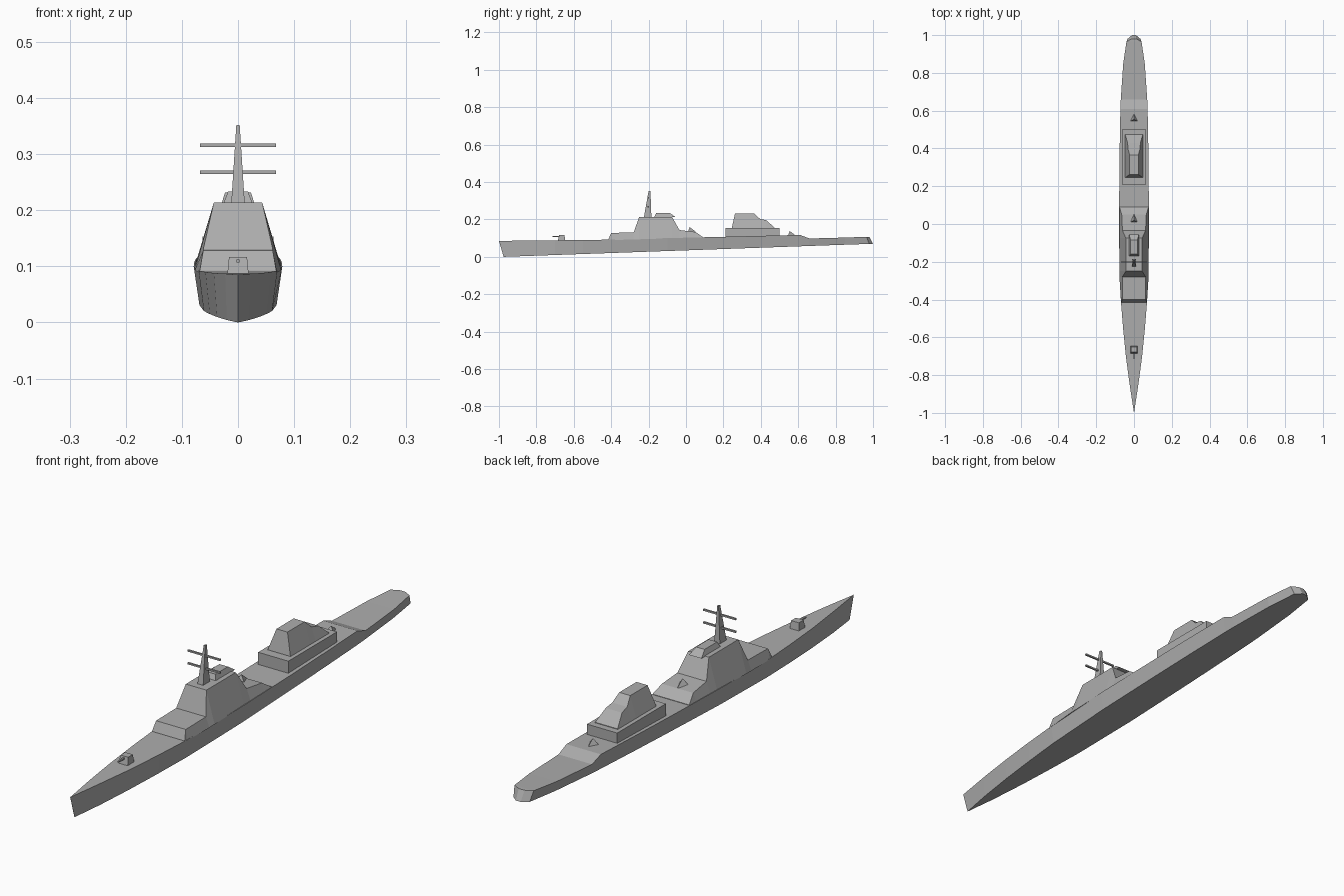
import bpy
import bmesh

cube = bpy.data.objects.get("Cube")
if cube:
    bpy.data.objects.remove(cube, do_unlink=True)

grey = bpy.data.materials.new("warship_grey")
grey.use_nodes = True
colour = (0.42, 0.42, 0.42, 1)
grey.diffuse_color = colour
grey.node_tree.nodes["Principled BSDF"].inputs["Base Color"].default_value = colour
grey.node_tree.nodes["Principled BSDF"].inputs["Roughness"].default_value = 0.8


def finish(name, bm):
    bmesh.ops.remove_doubles(bm, verts=bm.verts, dist=0.0001)
    bmesh.ops.recalc_face_normals(bm, faces=bm.faces)
    mesh = bpy.data.meshes.new(name)
    bm.to_mesh(mesh)
    bm.free()
    mesh.materials.append(grey)
    obj = bpy.data.objects.new(name, mesh)
    bpy.context.collection.objects.link(obj)
    return obj


def loft(name, stations):
    """Skin symmetric sections: (top y, top z, top half width, low y, low z, low half width)."""
    bm = bmesh.new()
    rings = []
    for ty, tz, tw, ly, lz, lw in stations:
        corners = ((-lw, ly, lz), (lw, ly, lz), (tw, ty, tz), (-tw, ty, tz))
        rings.append([bm.verts.new(c) for c in corners])
    for a, b in zip(rings, rings[1:]):
        for i in range(4):
            j = (i + 1) % 4
            bm.faces.new((a[i], a[j], b[j], b[i]))
    bm.faces.new(rings[0])
    bm.faces.new(rings[-1])
    return finish(name, bm)


def block(name, low, top):
    """Tapered box, each end given as (z, front y, back y, half width)."""
    return loft(name, [(top[i], top[0], top[3], low[i], low[0], low[3]) for i in (1, 2)])


def house(name, profile, base):
    """Sloped-side house: profile of (y, z, half width) over a base function."""
    return loft(name, [(y, z, w, y) + base(y) for y, z, w in profile])


def keel(y):
    return 0.0355 * (y + 0.975)


# Hull: deck edge (y, z, half width); the bottom follows the keel line
deck = [(-0.85, 0.087, 0.023), (-0.7, 0.088, 0.043), (-0.55, 0.09, 0.058),
        (-0.4, 0.092, 0.070), (-0.1, 0.100, 0.079), (0.2, 0.107, 0.078),
        (0.4, 0.112, 0.076), (0.61, 0.117, 0.072), (0.66, 0.098, 0.070),
        (0.85, 0.103, 0.057)]
hull = [(-1, 0.085, 0.0002, -0.975, 0, 0.0002)]
hull += [(y, z, w, y, keel(y), w * 0.87) for y, z, w in deck]
hull += [(0.965, 0.107, 0.040, 0.98, 0.069, 0.034),
         (0.98, 0.107, 0.012, 1.0, 0.070, 0.010)]
loft("hull", hull)

# Forward superstructure, flush with the hull sides
house("bridge_superstructure",
      [(-0.415, 0.093, 0.068), (-0.40, 0.128, 0.062), (-0.28, 0.130, 0.062),
       (-0.25, 0.214, 0.043), (-0.075, 0.214, 0.043), (-0.035, 0.143, 0.061),
       (0.05, 0.133, 0.065), (0.09, 0.106, 0.077)],
      lambda y: (0.089 + 0.03 * (y + 0.41), 0.077 - 0.06 * max(0, -y - 0.28)))
block("bridge_roof_house", (0.212, -0.17, -0.055, 0.026), (0.233, -0.16, -0.085, 0.018))

# Mast with its two yards
block("mast", (0.212, -0.225, -0.185, 0.012), (0.352, -0.2, -0.19, 0.003))
for name, z in (("lower_yard", 0.268), ("upper_yard", 0.316)):
    block(name, (z - 0.003, -0.205, -0.198, 0.068), (z + 0.003, -0.205, -0.198, 0.068))

# Aft superstructure: plinth and stepped hangar
block("aft_plinth", (0.1, 0.21, 0.5, 0.063), (0.153, 0.21, 0.5, 0.063))
house("aft_house",
      [(0.245, 0.155, 0.047), (0.262, 0.232, 0.023), (0.365, 0.232, 0.023),
       (0.395, 0.203, 0.031), (0.43, 0.195, 0.034), (0.475, 0.155, 0.047)],
      lambda y: (0.152, 0.048))

# Bow gun
block("gun_turret", (0.086, -0.685, -0.645, 0.019), (0.117, -0.678, -0.65, 0.016))
block("gun_barrel", (0.107, -0.715, -0.67, 0.003), (0.112, -0.715, -0.67, 0.003))

# Small three-sided mounts on the decks
for name, y, z in (("midship_mount", 0.01, 0.134), ("aft_mount", 0.545, 0.113)):
    bm = bmesh.new()
    verts = [bm.verts.new(c) for c in ((-0.02, y, z), (0.02, y, z),
                                       (0, y + 0.042, z), (0, y + 0.01, z + 0.025))]
    for i, j, k in ((0, 1, 2), (0, 1, 3), (1, 2, 3), (2, 0, 3)):
        bm.faces.new((verts[i], verts[j], verts[k]))
    finish(name, bm)
